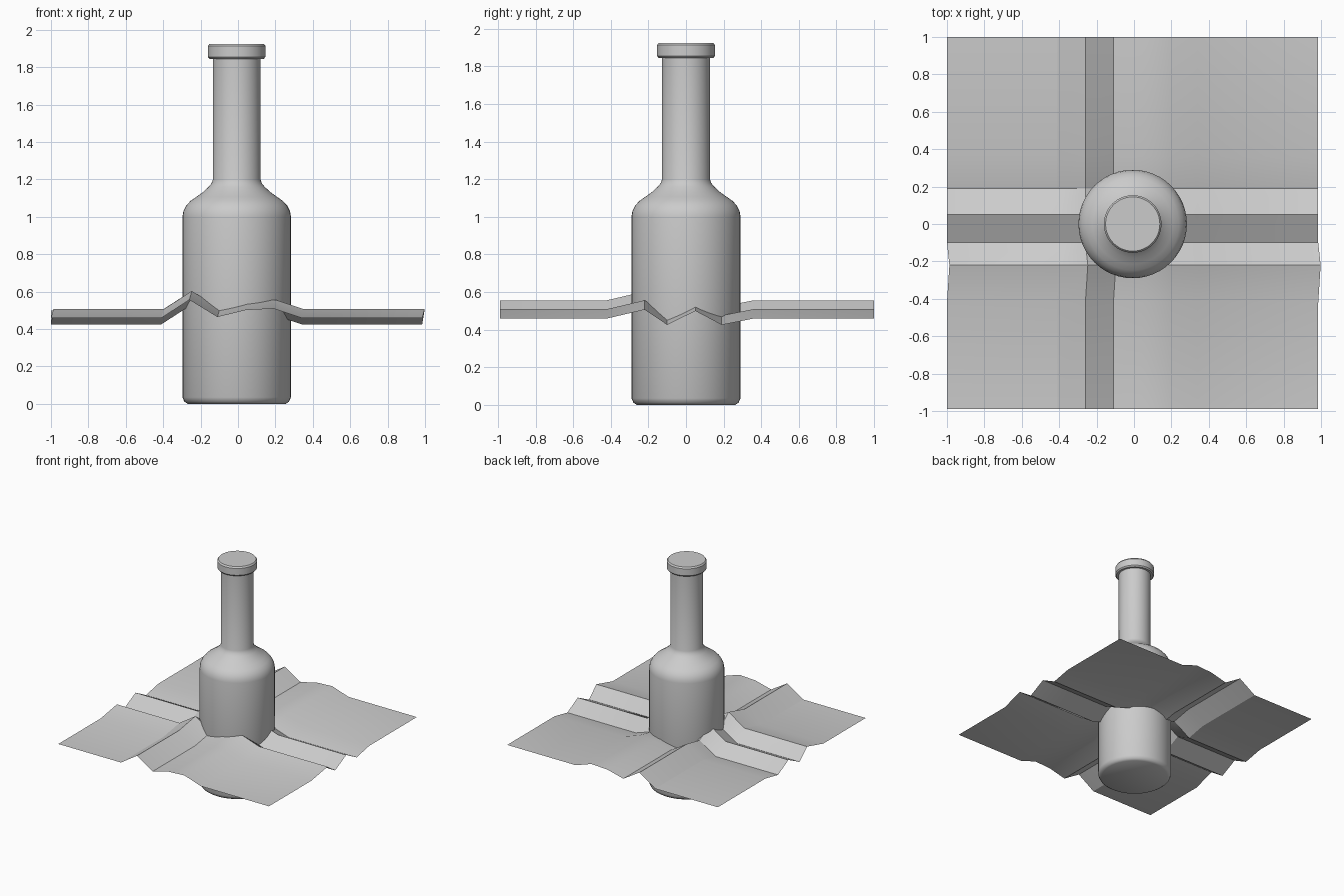
import bpy, bmesh, math

if "Cube" in bpy.data.objects:
    bpy.data.objects.remove(bpy.data.objects["Cube"])


def finish(bm, name, angle):
    mesh = bpy.data.meshes.new(name)
    bm.to_mesh(mesh)
    bm.free()
    ob = bpy.data.objects.new(name, mesh)
    bpy.context.collection.objects.link(ob)
    bpy.ops.object.select_all(action='DESELECT')
    ob.select_set(True)
    bpy.context.view_layer.objects.active = ob
    bpy.ops.object.shade_smooth_by_angle(angle=math.radians(angle))
    return ob


# Bottle: (radius, height) profile spun around its axis
profile = [(0, 0), (0.262, 0), (0.28, 0.012), (0.29, 0.035), (0.29, 1.0),
           (0.285, 1.03), (0.27, 1.06), (0.247, 1.085), (0.215, 1.107),
           (0.18, 1.132), (0.15, 1.16), (0.135, 1.178), (0.127, 1.2),
           (0.127, 1.845), (0.145, 1.845), (0.154, 1.855), (0.154, 1.913),
           (0.145, 1.925), (0, 1.925)]
bm = bmesh.new()
verts = [bm.verts.new((r, 0, z)) for r, z in profile]
edges = [bm.edges.new(pair) for pair in zip(verts, verts[1:])]
bmesh.ops.spin(bm, geom=verts + edges, axis=(0, 0, 1), cent=(0, 0, 0),
               steps=48, angle=math.tau)
bmesh.ops.remove_doubles(bm, verts=bm.verts, dist=1e-4)
bmesh.ops.recalc_face_normals(bm, faces=bm.faces)
bottle = finish(bm, "bottle", 35)
bottle.location.x = -0.007

# Rippled sheet: sum of one fold profile along x and one along y
folds_x = [(-1, 0), (-0.41, 0), (-0.26, 0.097), (-0.11, 0.005),
           (0.04, 0.042), (0.19, 0.05), (0.34, 0), (0.985, 0)]
folds_y = [(-0.99, 0), (-0.42, 0), (-0.22, 0.047), (-0.1, -0.034),
           (0.05, 0.04), (0.19, -0.034), (0.36, 0), (1, 0)]
bm = bmesh.new()
rows = []
for y, hy in folds_y:
    shift = 0.013 if y == -0.22 else 0     # one row is nudged sideways
    rows.append([bm.verts.new((x + shift, y, 0.459 + hx + hy))
                 for x, hx in folds_x])
for a, b in zip(rows, rows[1:]):
    for i in range(len(a) - 1):
        bm.faces.new((a[i], a[i + 1], b[i + 1], b[i]))
finish(bm, "rippled_sheet", 30)
